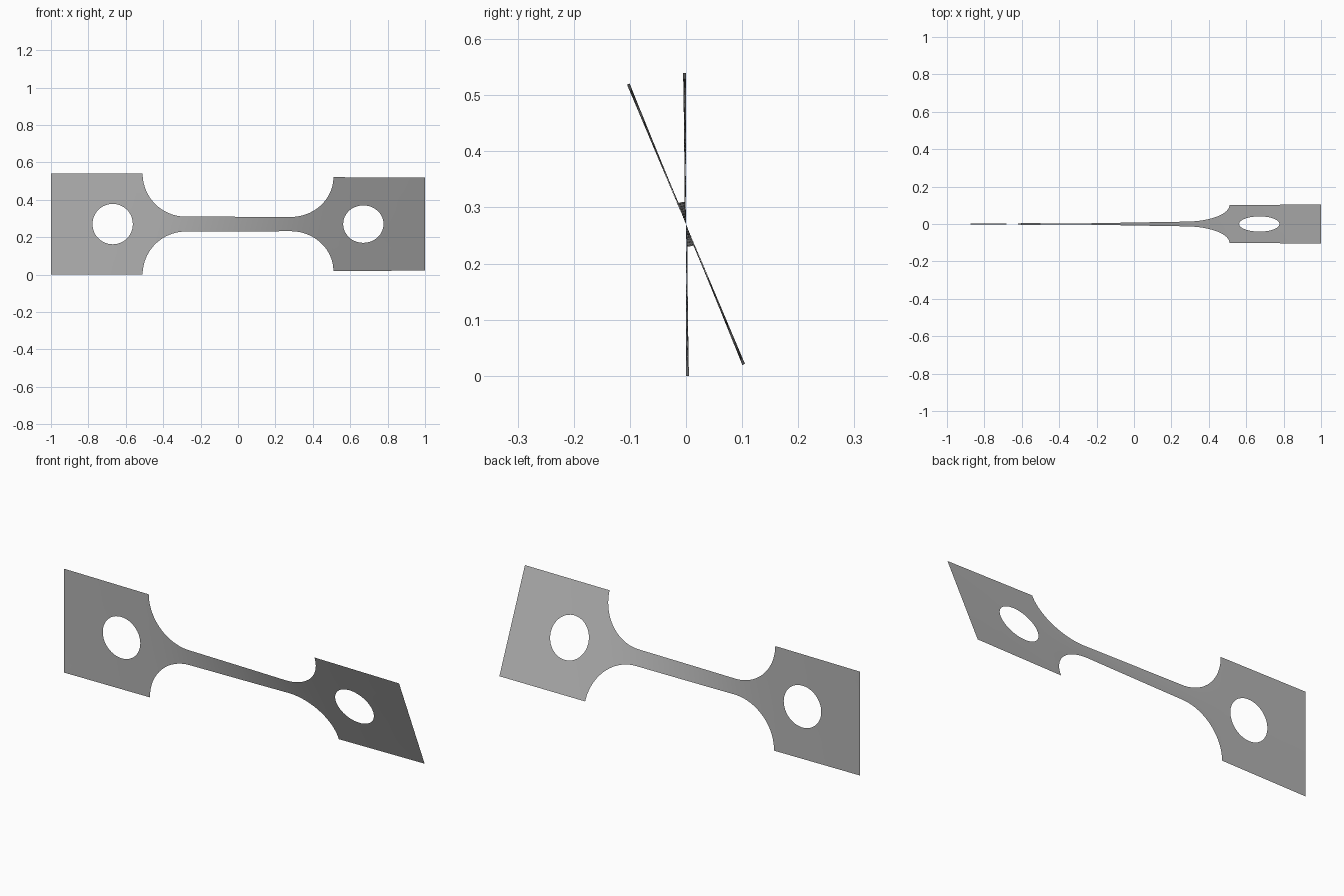
import bpy, bmesh, math

cube = bpy.data.objects.get("Cube")
if cube:
    bpy.data.objects.remove(cube, do_unlink=True)

MID_Z = 0.27        # height of the long axis
GRIP_H = 0.27       # half height of the end plates
NECK_H = 0.04       # half height of the narrow bar
FILLET = GRIP_H - NECK_H
GRIP_X = 0.51       # inner edge of the end plates
HOLE_X, HOLE_R = 0.67, 0.108
TWIST = math.radians(22.9)
GRIP_TWIST = math.radians(1.1)
ROWS = 16


def half_height(x):
    d = abs(x) - (GRIP_X - FILLET)
    return NECK_H if d <= 0 else GRIP_H - math.sqrt(max(FILLET ** 2 - d * d, 0))


# Columns along the bar: fine around the fillets, even through the neck
arc = [GRIP_X - FILLET + FILLET * math.sin(math.pi / 2 * i / 20) for i in range(21)]
inner = GRIP_X - FILLET
columns = [-x for x in reversed(arc)]
columns += [-inner + 2 * inner * i / 40 for i in range(1, 40)] + arc

# The narrower the bar, the faster it twists
turns = [0.0]
for a, b in zip(columns, columns[1:]):
    turns.append(turns[-1] + (b - a) / half_height((a + b) / 2))
bar_turn = TWIST - 2 * GRIP_TWIST
turns = [GRIP_TWIST + bar_turn * t / turns[-1] for t in turns]


def grip_turn(x):
    t = GRIP_TWIST * (1 - abs(x)) / (1 - GRIP_X)
    return t if x < 0 else TWIST - t


def place(bm, x, h, angle):
    return bm.verts.new((x, -h * math.sin(angle), MID_Z + h * math.cos(angle)))


def add_strip(bm, first, second):
    for i in range(len(first) - 1):
        bm.faces.new((first[i], second[i], second[i + 1], first[i + 1]))


bm = bmesh.new()

# Twisted bar with fillets
bar = []
for x, angle in zip(columns, turns):
    h = half_height(x)
    bar.append([place(bm, x, h * (2 * j / ROWS - 1), angle) for j in range(ROWS + 1)])
for a, b in zip(bar, bar[1:]):
    add_strip(bm, a, b)

# End plates: rings of faces from the round hole out to the rectangle
for side in (-1, 1):
    steps = [2 * j / ROWS - 1 for j in range(ROWS)]
    border = ([(s, -1) for s in steps] + [(1, s) for s in steps]
              + [(-s, 1) for s in steps] + [(-1, -s) for s in steps])
    centre = (1 + GRIP_X) / 2
    rings = [[] for _ in range(4)]
    for u, v in border:
        ox, oh = side * centre + u * (1 - GRIP_X) / 2, v * GRIP_H
        a = math.atan2(oh, ox - side * HOLE_X)
        ix, ih = side * HOLE_X + HOLE_R * math.cos(a), HOLE_R * math.sin(a)
        for k, ring in enumerate(rings):
            t = k / 3
            x = ix + (ox - ix) * t
            ring.append(place(bm, x, ih + (oh - ih) * t, grip_turn(x)))
    for a, b in zip(rings, rings[1:]):
        add_strip(bm, b + b[:1], a + a[:1])

bmesh.ops.remove_doubles(bm, verts=bm.verts, dist=0.0005)
bmesh.ops.recalc_face_normals(bm, faces=bm.faces)
bm.faces.ensure_lookup_table()
if bm.faces[0].normal.y > 0:
    bmesh.ops.reverse_faces(bm, faces=bm.faces)

mesh = bpy.data.meshes.new("twisted_strip")
bm.to_mesh(mesh)
bm.free()
strip = bpy.data.objects.new("twisted_strip", mesh)
bpy.context.collection.objects.link(strip)

# Plain grey metal
grey = bpy.data.materials.new("grey_metal")
grey.use_nodes = True
color = (0.45, 0.45, 0.45, 1)
grey.diffuse_color = color
grey.node_tree.nodes["Principled BSDF"].inputs["Base Color"].default_value = color
mesh.materials.append(grey)

bpy.context.view_layer.objects.active = strip
strip.select_set(True)
bpy.ops.object.shade_smooth_by_angle()
